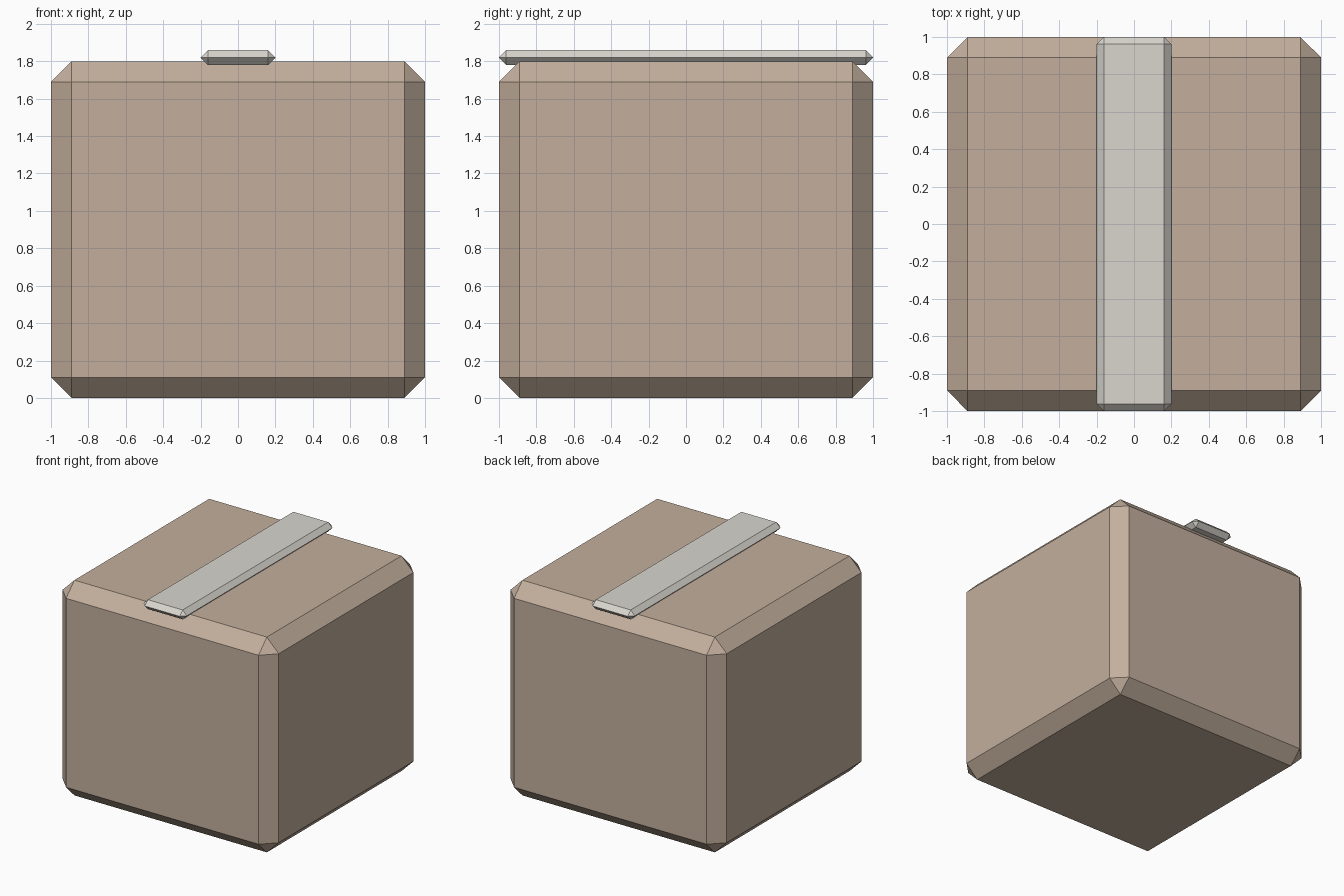
import bpy
import bmesh
from mathutils import Matrix

if "Cube" in bpy.data.objects:
    bpy.data.objects.remove(bpy.data.objects["Cube"])


def material(name, rgb):
    mat = bpy.data.materials.new(name)
    mat.diffuse_color = (*rgb, 1.0)
    mat.use_nodes = True
    mat.node_tree.nodes["Principled BSDF"].inputs["Base Color"].default_value = mat.diffuse_color
    return mat


def chamfered_box(name, size, centre, chamfer, mat):
    """Flat-shaded block with a single-segment chamfer on every edge."""
    bm = bmesh.new()
    bmesh.ops.create_cube(bm, size=1.0,
                          matrix=Matrix.Translation(centre) @ Matrix.Diagonal((*size, 1.0)))
    bmesh.ops.bevel(bm, geom=bm.edges[:], offset=chamfer, offset_type='OFFSET',
                    segments=1, profile=0.5, affect='EDGES')
    mesh = bpy.data.meshes.new(name)
    bm.to_mesh(mesh)
    bm.free()
    mesh.materials.append(mat)
    obj = bpy.data.objects.new(name, mesh)
    bpy.context.collection.objects.link(obj)
    return obj


cardboard = material("cardboard", (0.546, 0.430, 0.337))
tape_white = material("tape_white", (0.694, 0.672, 0.617))

# Cardboard box body
chamfered_box("box_body", (2.0, 2.0, 1.8), (0, 0, 0.9), 0.11, cardboard)

# Strip of sealing tape running front to back across the lid
chamfered_box("tape_strip", (0.4, 2.0, 0.078), (0, 0, 1.82), 0.0385, tape_white)
